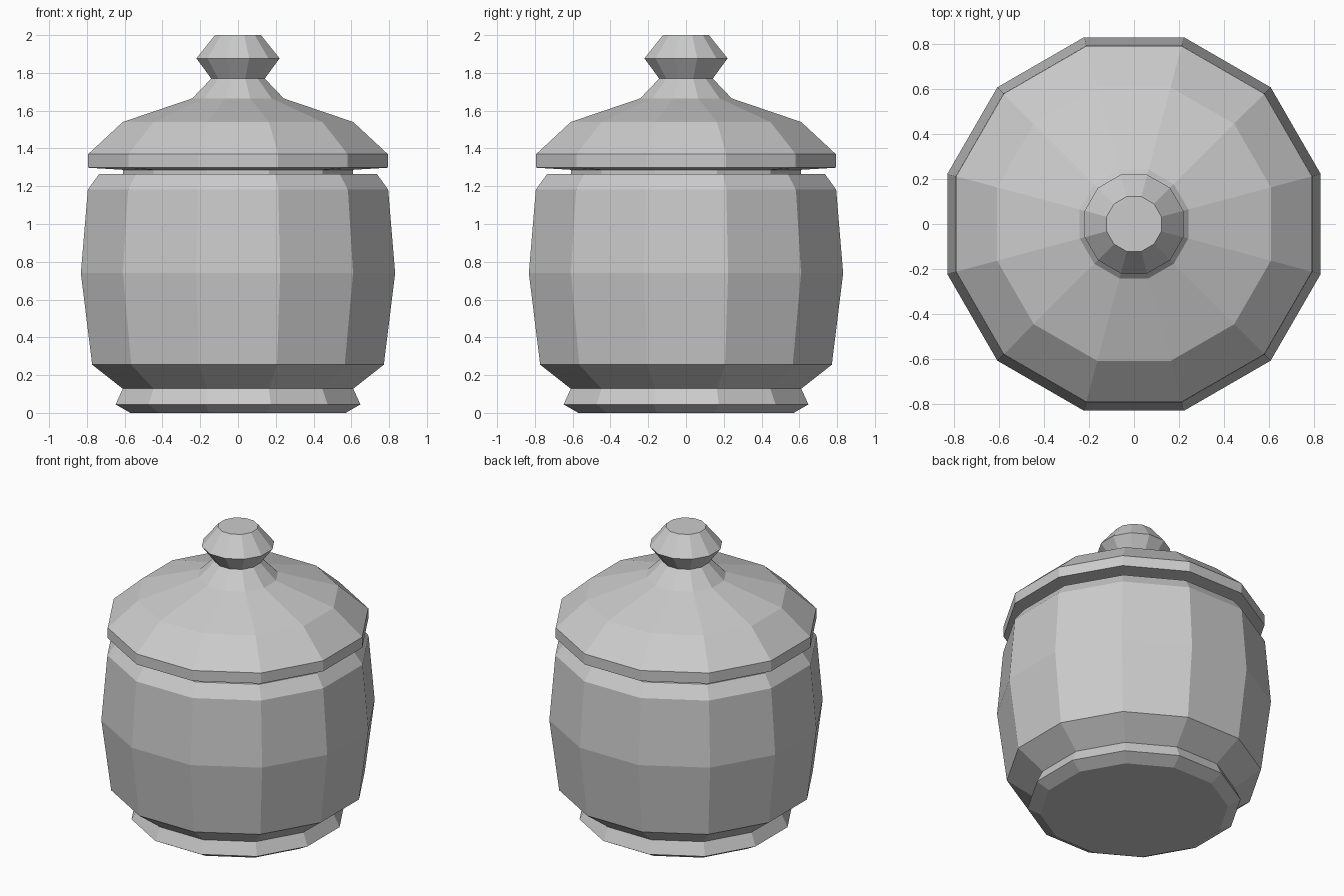
import bpy, bmesh, math

if "Cube" in bpy.data.objects:
    bpy.data.objects.remove(bpy.data.objects["Cube"])

SIDES = 12


def lathe(name, profile):
    """Closed, flat-faced 12-sided turning; profile = (half width across flats, height)."""
    bm = bmesh.new()
    rings = []
    for half_width, z in profile:
        r = half_width / math.cos(math.pi / SIDES)
        angles = [(k + 0.5) * 2 * math.pi / SIDES for k in range(SIDES)]
        rings.append([bm.verts.new((r * math.cos(a), r * math.sin(a), z)) for a in angles])
    for low, high in zip(rings, rings[1:]):
        for i in range(SIDES):
            j = (i + 1) % SIDES
            bm.faces.new((low[i], low[j], high[j], high[i]))
    bm.faces.new(rings[0][::-1])
    bm.faces.new(rings[-1])
    bmesh.ops.recalc_face_normals(bm, faces=bm.faces[:])
    mesh = bpy.data.meshes.new(name)
    bm.to_mesh(mesh)
    bm.free()
    obj = bpy.data.objects.new(name, mesh)
    bpy.context.collection.objects.link(obj)
    return obj


# Foot, bulging wall, shoulder and short neck
lathe("jar_body", [(0.57, 0), (0.648, 0.045), (0.61, 0.128), (0.772, 0.255),
                   (0.832, 0.74), (0.795, 1.182), (0.735, 1.265),
                   (0.61, 1.265), (0.61, 1.287)])

# Overhanging lid with a domed top rising to the knob stem
lathe("lid", [(0.61, 1.287), (0.793, 1.298), (0.793, 1.37),
              (0.61, 1.54), (0.242, 1.665), (0.142, 1.77)])

# Faceted knob
lathe("lid_knob", [(0.142, 1.77), (0.22, 1.877), (0.122, 2.0)])
